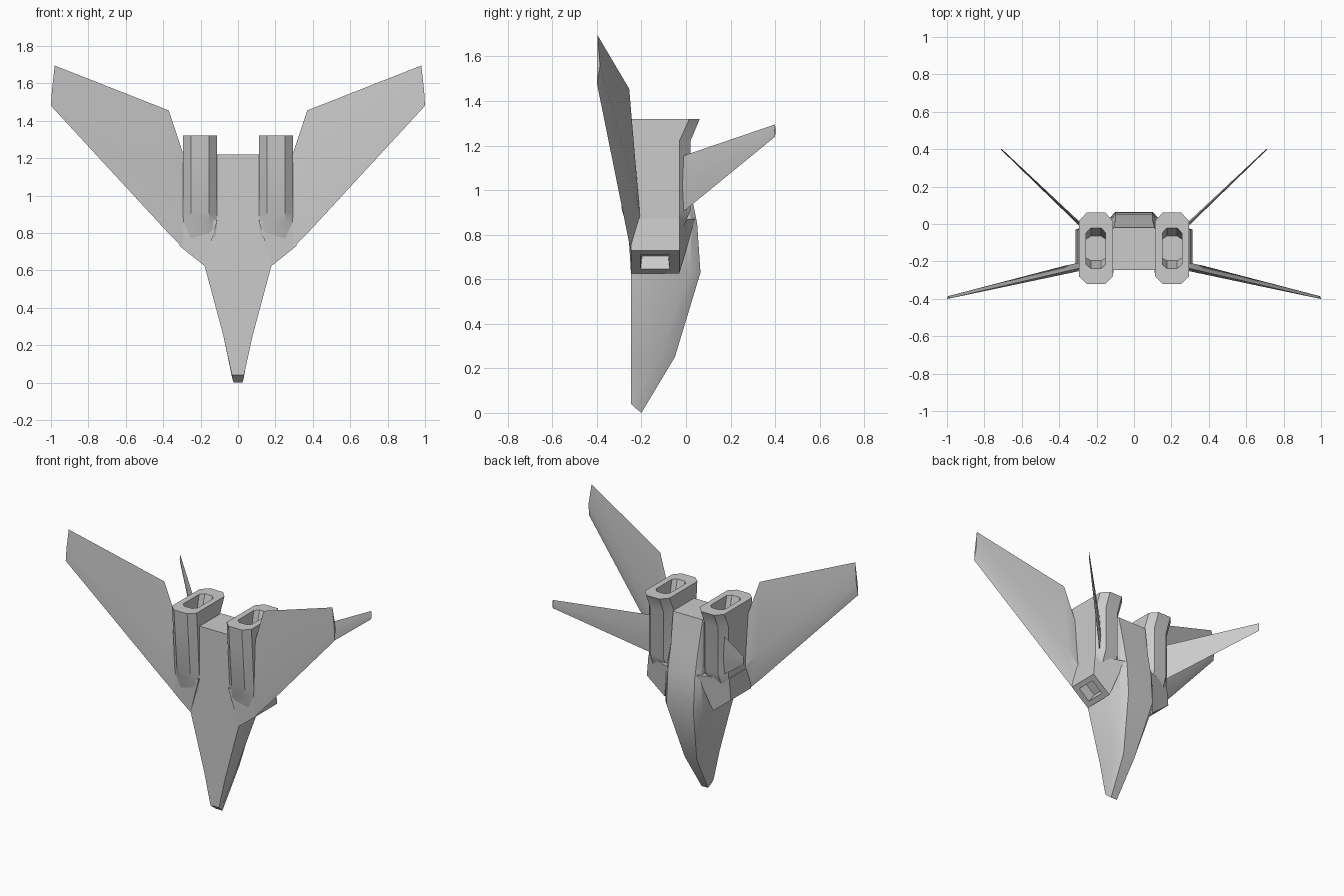
import bpy, bmesh, math
from mathutils import Vector

cube = bpy.data.objects.get("Cube")
if cube:
    bpy.data.objects.remove(cube, do_unlink=True)

grey = bpy.data.materials.new("hull_grey")
grey.use_nodes = True
colour = (0.6, 0.6, 0.6, 1)
grey.diffuse_color = colour
grey.node_tree.nodes["Principled BSDF"].inputs["Base Color"].default_value = colour


def push_in(bm, face, scale, shift):
    """Extrude one face, scaling it about its centre and shifting it."""
    new = bmesh.ops.extrude_discrete_faces(bm, faces=[face])["faces"][0]
    centre = new.calc_center_median()
    for v in new.verts:
        d = v.co - centre
        v.co = centre + Vector(a * b for a, b in zip(d, scale)) + shift
    return new


def loft(name, rings, mirror=True, recess=None):
    """Skin a list of equal rings; recess = (end index, rim scale, floor scale, depth)."""
    bm = bmesh.new()
    loops = [[bm.verts.new(p) for p in ring] for ring in rings]
    for a, b in zip(loops, loops[1:]):
        for i in range(len(a)):
            j = (i + 1) % len(a)
            bm.faces.new((a[i], a[j], b[j], b[i]))
    caps = [bm.faces.new(loops[0][::-1]), bm.faces.new(loops[-1])]
    bmesh.ops.recalc_face_normals(bm, faces=bm.faces)
    if recess:
        end, rim, floor, depth = recess
        face = caps[end]
        inward = -face.normal.copy() * depth
        face = push_in(bm, face, (rim, rim, rim), Vector())
        push_in(bm, face, floor, inward)
        bmesh.ops.recalc_face_normals(bm, faces=bm.faces)
    mesh = bpy.data.meshes.new(name)
    bm.to_mesh(mesh)
    bm.free()
    mesh.materials.append(grey)
    ob = bpy.data.objects.new(name, mesh)
    bpy.context.collection.objects.link(ob)
    if mirror:
        ob.modifiers.new("Mirror", 'MIRROR').use_clip = False
    bpy.ops.object.select_all(action='DESELECT')
    ob.select_set(True)
    bpy.context.view_layer.objects.active = ob
    bpy.ops.object.shade_smooth_by_angle(angle=math.radians(25))
    return ob


# Fuselage: flat belly, shoulders and a spine
BELLY = -0.247


def hull_ring(z, belly, shoulder, shoulder_y, top, top_y, z_top=None):
    zt = z if z_top is None else z_top
    half = [(belly, BELLY, z), (shoulder, shoulder_y, (z + zt) / 2), (top, top_y, zt)]
    return half + [(-x, y, h) for x, y, h in reversed(half)]


loft("fuselage", [
    hull_ring(0.04, 0.032, 0.03, -0.225, 0.024, -0.2, 0.0),
    hull_ring(0.25, 0.078, 0.07, -0.12, 0.045, -0.05),
    hull_ring(0.63, 0.18, 0.14, 0.02, 0.1, 0.065),
    hull_ring(0.85, 0.16, 0.13, 0.025, 0.1, 0.05),
    hull_ring(1.0, 0.14, 0.12, -0.01, 0.1, 0.02),
    hull_ring(1.22, 0.13, 0.12, -0.05, 0.11, -0.02),
], mirror=False)

# Air intakes with slanted open mouths
loft("intake", [
    [(0.18, BELLY, 0.625), (0.312, BELLY, 0.73), (0.312, -0.03, 0.73), (0.18, -0.03, 0.625)],
    [(0.11, -0.262, 0.87), (0.298, -0.25, 0.87), (0.3, -0.03, 0.87), (0.11, 0.04, 0.87)],
], recess=(0, 0.6, (0.9, 0.9, 0.9), 0.07))


# Engine nacelles: chamfered boxes with flared, hollow nozzles
def nacelle_ring(z, front, front_side, back_side, back):
    outer, inner, a, b = 0.295, 0.112, 0.252, 0.154
    return [(b, front, z), (a, front, z), (outer, front_side, z), (outer, back_side, z),
            (a, back, z), (b, back, z), (inner, back_side, z), (inner, front_side, z)]


loft("engine_nacelle", [
    nacelle_ring(0.76, -0.246, -0.24, -0.06, -0.04),
    nacelle_ring(0.86, -0.272, -0.248, -0.03, 0.0),
    nacelle_ring(0.91, -0.288, -0.252, -0.03, 0.02),
    nacelle_ring(1.22, -0.312, -0.272, -0.03, 0.02),
    nacelle_ring(1.32, -0.32, -0.28, 0.015, 0.062),
], recess=(1, 0.57, (1, 0.6, 1), 0.15))

# Swept, drooping wings: leading edge, upper ridge, trailing edge, lower ridge
loft("wing", [
    [(0.285, -0.245, 0.71), (0.285, -0.205, 0.87), (0.285, -0.235, 1.2), (0.285, -0.25, 0.9)],
    [(0.37, -0.262, 0.797), (0.37, -0.223, 0.98), (0.37, -0.255, 1.455), (0.37, -0.268, 1.05)],
    [(1.0, -0.4, 1.48), (0.995, -0.386, 1.56), (0.98, -0.397, 1.695), (0.995, -0.4, 1.56)],
])


# Thin canted tail fins
def fin_ring(x, y, low, high, thick):
    mid = low + (high - low) * 0.45
    return [(x, y, low), (x + thick, y - thick, mid), (x, y, high), (x - thick, y + thick, mid)]


loft("tail_fin", [
    fin_ring(0.28, -0.01, 0.905, 1.155, 0.006),
    fin_ring(0.71, 0.4, 1.24, 1.295, 0.002),
])
